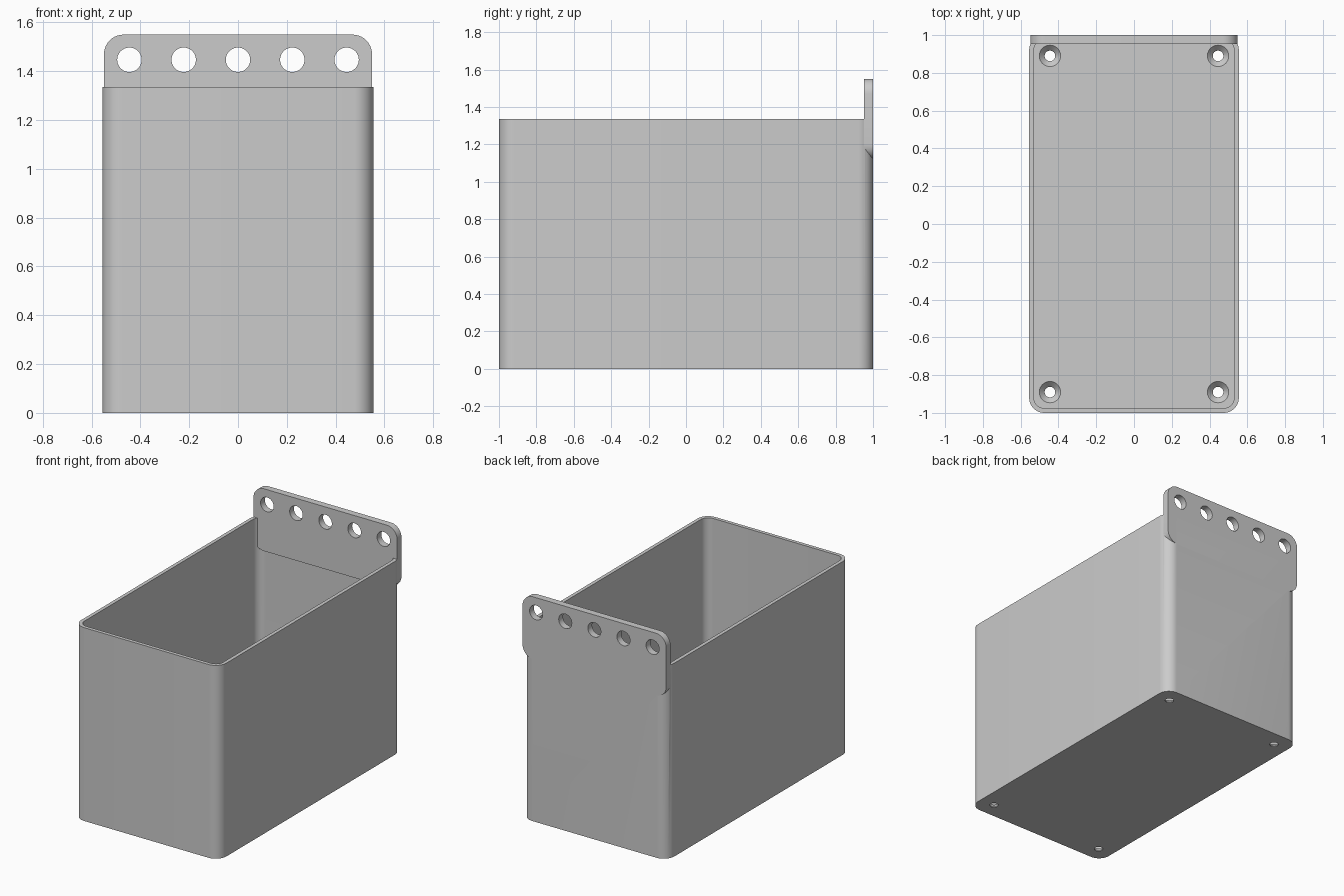
import bpy, bmesh, math
from mathutils import Matrix, Vector

if "Cube" in bpy.data.objects:
    bpy.data.objects.remove(bpy.data.objects["Cube"], do_unlink=True)

HALF_W, HALF_D, HEIGHT = 0.555, 1.0, 1.335
WALL, FLOOR, RADIUS = 0.025, 0.035, 0.08

grey = bpy.data.materials.new("light_grey_plastic")
grey.use_nodes = True
colour = (0.6, 0.6, 0.6, 1)
grey.diffuse_color = colour
grey.node_tree.nodes["Principled BSDF"].inputs["Base Color"].default_value = colour


def finish(name, bm):
    bmesh.ops.recalc_face_normals(bm, faces=bm.faces)
    mesh = bpy.data.meshes.new(name)
    bm.to_mesh(mesh)
    bm.free()
    mesh.materials.append(grey)
    obj = bpy.data.objects.new(name, mesh)
    bpy.context.collection.objects.link(obj)
    return obj


def rounded_prism(name, hx, hy, r, depth, matrix, steps=10):
    """Rounded rectangle extruded along local z, then placed by matrix."""
    bm = bmesh.new()
    ring = []
    for q, (sx, sy) in enumerate([(1, 1), (-1, 1), (-1, -1), (1, -1)]):
        for i in range(steps + 1):
            a = (q + i / steps) * math.pi / 2
            ring.append(bm.verts.new((sx * (hx - r) + r * math.cos(a),
                                      sy * (hy - r) + r * math.sin(a), 0)))
    face = bm.faces.new(ring)
    top = bmesh.ops.extrude_face_region(bm, geom=[face])["geom"]
    bmesh.ops.translate(bm, vec=(0, 0, depth),
                        verts=[v for v in top if isinstance(v, bmesh.types.BMVert)])
    bmesh.ops.transform(bm, matrix=matrix, verts=bm.verts)
    return finish(name, bm)


def cones(name, places, r1, r2, depth, tilt=Matrix()):
    """A set of cylinders or cones in one mesh."""
    bm = bmesh.new()
    for p in places:
        bmesh.ops.create_cone(bm, cap_ends=True, segments=40, radius1=r1, radius2=r2,
                              depth=depth, matrix=Matrix.Translation(p) @ tilt)
    return finish(name, bm)


def combine(target, other, operation):
    mod = target.modifiers.new(operation.title(), 'BOOLEAN')
    mod.operation, mod.solver, mod.object = operation, 'EXACT', other
    bpy.context.view_layer.objects.active = target
    bpy.ops.object.modifier_apply(modifier=mod.name)
    bpy.data.objects.remove(other, do_unlink=True)


# Open bin shell
bin_body = rounded_prism("storage_bin", HALF_W, HALF_D, RADIUS, HEIGHT, Matrix())
cavity = rounded_prism("cavity_cutter", HALF_W - WALL, HALF_D - WALL, RADIUS - WALL,
                       HEIGHT, Matrix.Translation((0, 0, FLOOR)))
combine(bin_body, cavity, 'DIFFERENCE')

# Hanging plate, flush with the back wall
low, high, thick = 1.12, 1.55, 0.047
upright = Matrix.Rotation(math.pi / 2, 4, 'X')
plate = rounded_prism("hanging_plate", 0.549, (high - low) / 2, RADIUS, thick,
                      Matrix.Translation((0, HALF_D, (low + high) / 2)) @ upright)
combine(bin_body, plate, 'UNION')

# Row of peg holes in the plate
pegs = [Vector((i * 0.2225, HALF_D, 1.447)) for i in range(-2, 3)]
combine(bin_body, cones("peg_cutter", pegs, 0.05, 0.05, 0.3, upright), 'DIFFERENCE')

# Countersunk screw holes in the floor corners
corners = [Vector((sx * 0.445, sy * 0.89, 0)) for sx in (-1, 1) for sy in (-1, 1)]
combine(bin_body, cones("screw_cutter", corners, 0.028, 0.028, 0.2), 'DIFFERENCE')
sinks = [c + Vector((0, 0, FLOOR - 0.01)) for c in corners]
combine(bin_body, cones("sink_cutter", sinks, 0.028, 0.066, 0.04), 'DIFFERENCE')

# Smooth rounded corners, sharp rims
bpy.ops.object.select_all(action='DESELECT')
bin_body.select_set(True)
bpy.context.view_layer.objects.active = bin_body
bpy.ops.object.shade_smooth_by_angle(angle=math.radians(30))
